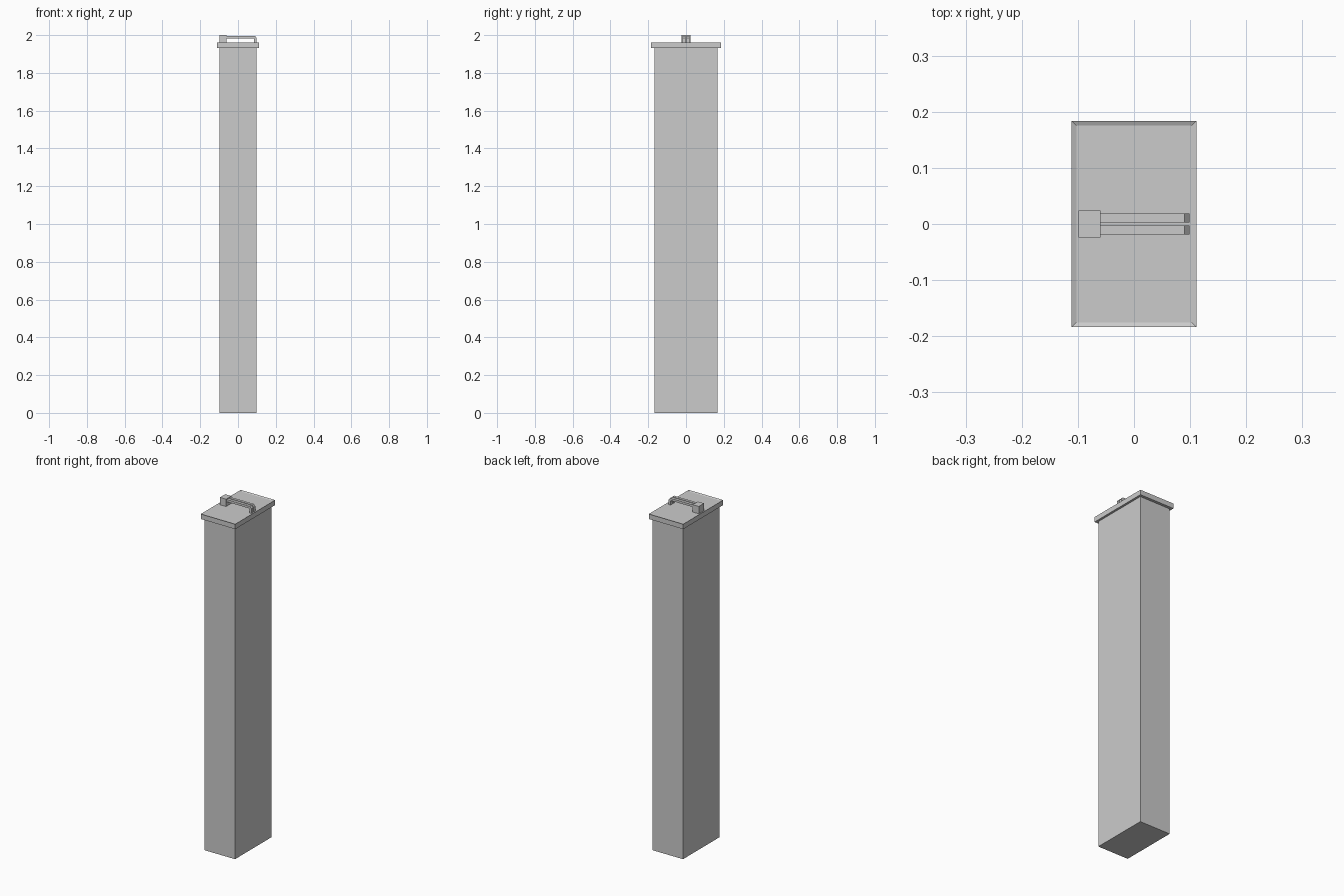
import bpy, bmesh

if "Cube" in bpy.data.objects:
    bpy.data.objects.remove(bpy.data.objects["Cube"])


def make_object(name, bm):
    bmesh.ops.recalc_face_normals(bm, faces=bm.faces)
    mesh = bpy.data.meshes.new(name)
    bm.to_mesh(mesh)
    bm.free()
    obj = bpy.data.objects.new(name, mesh)
    bpy.context.collection.objects.link(obj)
    return obj


def box(name, lo, hi):
    bm = bmesh.new()
    bmesh.ops.create_cube(bm, size=1)
    for v in bm.verts:
        v.co = [(a + b) / 2 + c * (b - a) for a, b, c in zip(lo, hi, v.co)]
    return make_object(name, bm)


def extrude_profile(name, profile, y0, y1):
    bm = bmesh.new()
    face = bm.faces.new([bm.verts.new((x, y0, z)) for x, z in profile])
    new = bmesh.ops.extrude_face_region(bm, geom=[face])["geom"]
    bmesh.ops.translate(bm, vec=(0, y1 - y0, 0),
                        verts=[g for g in new if isinstance(g, bmesh.types.BMVert)])
    return make_object(name, bm)


# Tall rectangular body
box("body", (-0.0985, -0.168, 0), (0.0985, 0.168, 1.94))

# Overhanging lid with a shallow dished top
bm = bmesh.new()
bmesh.ops.create_cube(bm, size=1)
for v in bm.verts:
    v.co = (v.co.x * 0.222, v.co.y * 0.368, 1.9465 + v.co.z * 0.029)
top = [f for f in bm.faces if f.normal.z > 0.9]
bmesh.ops.inset_region(bm, faces=top, thickness=0.012, depth=-0.004)
make_object("lid", bm)

# Handle mounting block
box("handle_block", (-0.099, -0.024, 1.955), (-0.06, 0.024, 2.0))

# Twin handle bars that bend down onto the lid
bar = [(-0.062, 1.983), (0.082, 1.983), (0.086, 1.978), (0.086, 1.955),
       (0.099, 1.955), (0.099, 1.985), (0.090, 1.996), (-0.062, 1.996)]
for side, y in (("front", -0.011), ("back", 0.011)):
    extrude_profile("handle_bar_" + side, bar, y - 0.008, y + 0.008)
